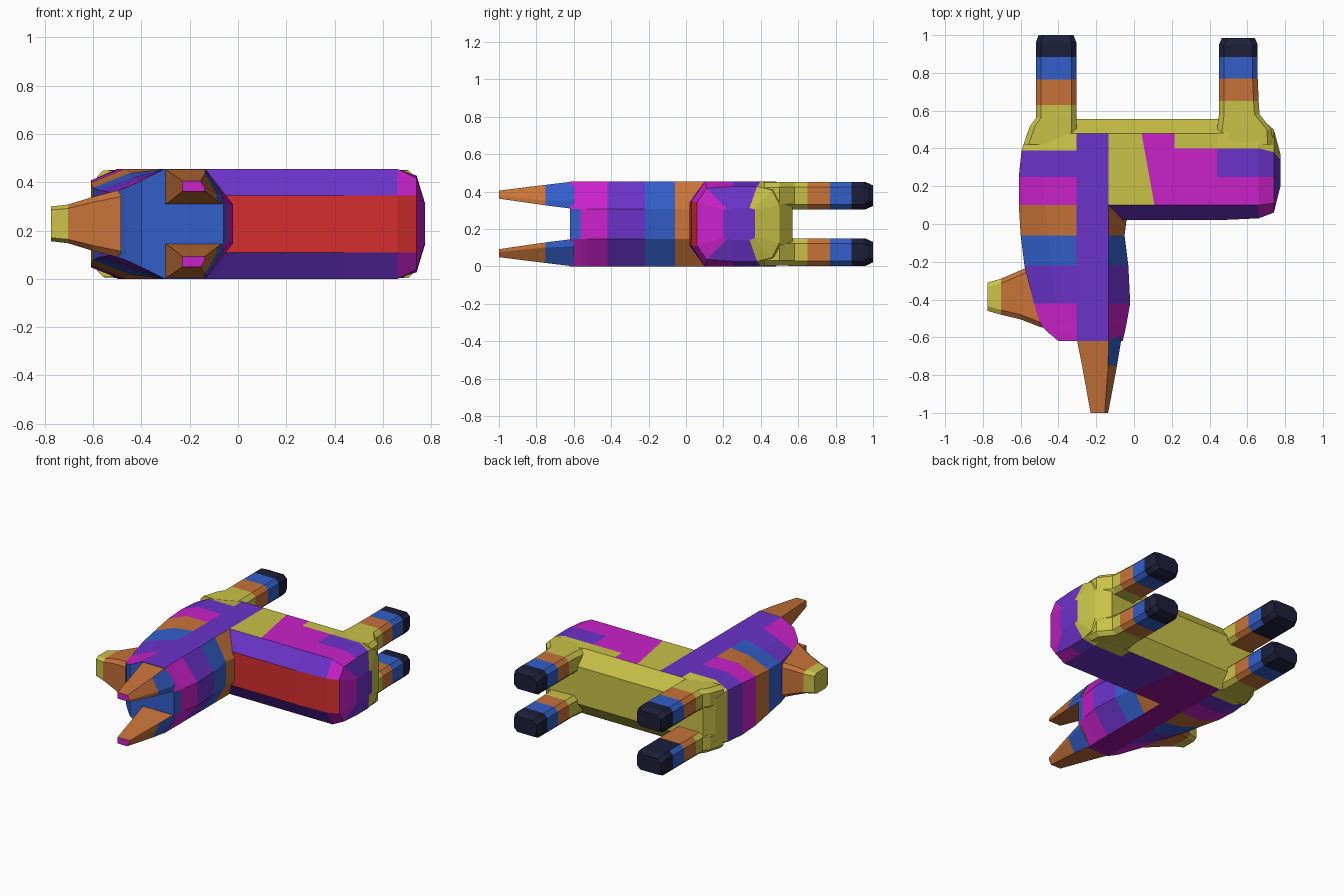
import bpy, bmesh

if "Cube" in bpy.data.objects:
    bpy.data.objects.remove(bpy.data.objects["Cube"])

ZC = 0.2275
# Palette given as screen colours, converted to linear for the materials
RGB = dict(yellow=(.79, .76, .28), orange=(.78, .45, .22), blue=(.20, .37, .79), violet=(.42, .20, .79),
           magenta=(.79, .13, .79), red=(.84, .18, .18), dark=(.11, .12, .22), plum=(.60, .07, .60))
MATS = {}
for key, rgb in RGB.items():
    m = bpy.data.materials.new(key)
    m.diffuse_color = (*[((v + .055) / 1.055) ** 2.4 for v in rgb], 1)
    m.use_nodes = True
    m.node_tree.nodes["Principled BSDF"].inputs["Base Color"].default_value = m.diffuse_color
    MATS[key] = m


def loft(name, rings, paint):
    """Skin equal-length rings, cap both ends, paint each face from its centre and normal."""
    bm = bmesh.new()
    rows = [[bm.verts.new(p) for p in r] for r in rings]
    n = len(rows[0])
    for a, b in zip(rows, rows[1:]):
        for i in range(n):
            j = (i + 1) % n
            bm.faces.new((a[i], a[j], b[j], b[i]))
    bm.faces.new(rows[0])
    bm.faces.new(rows[-1])
    bmesh.ops.recalc_face_normals(bm, faces=bm.faces[:])
    me = bpy.data.meshes.new(name)
    names = list(MATS)
    for k in names:
        me.materials.append(MATS[k])
    for f in bm.faces:
        f.material_index = names.index(paint(f.calc_center_median(), f.normal))
    bm.to_mesh(me)
    bm.free()
    ob = bpy.data.objects.new(name, me)
    bpy.context.collection.objects.link(ob)
    return ob


def sym(half, along, pos, skew=0):
    """Mirror a half section of (coordinate, half height) pairs about the centre plane."""
    pts = [(u, h) for u, h in half] + [(u, -h) for u, h in reversed(half)]
    if along == 'x':
        return [(pos + skew * (0.48 - u), u, ZC + h) for u, h in pts]
    return [(u, pos, ZC + h) for u, h in pts]


def band(v, limits, colours):
    for l, c in zip(limits, colours):
        if v < l:
            return c
    return colours[-1]


# Trunk, lofted from shoulder to rump
H = ZC
full = [(.02, .118), (.10, H), (.25, H), (.40, H), (.48, H), (.555, .13)]
rump = [(.03, .118), (.10, H), (.25, H), (.40, H), (.50, .21), (.57, .13)]
end1 = [(.06, .118), (.11, .19), (.25, .20), (.38, .20), (.46, .18), (.50, .10)]
end2 = [(.20, .075), (.22, .08), (.26, .085), (.34, .085), (.36, .08), (.37, .075)]


def paint_trunk(c, n):
    if c.x < .74 and n.y < -.6 and abs(n.z) < .3:
        return 'red'
    if c.x > .75 or (c.x > .67 and c.y < .37):
        return band(c.y, (.2, .345), ('magenta', 'violet', 'yellow'))
    if c.y < .1:
        return 'violet'
    if c.y > .48:
        return 'yellow'
    if n.z < -.5:
        if c.x < .06:
            return 'plum'
        return 'violet' if c.y < .40 or c.x < .44 else 'yellow'
    if c.x < .06:
        return 'yellow'
    if c.x > .21 and c.y > .4:
        return 'yellow'
    return 'violet' if c.x > .44 and c.y > .25 else 'magenta'


loft('trunk', [sym(full, 'x', -.135), sym(full, 'x', .04, .18), sym(full, 'x', .215),
               sym(full, 'x', .44), sym(rump, 'x', .66), sym(end1, 'x', .74), sym(end2, 'x', .775)], paint_trunk)

# Head, neck and chest column: y, left edge, its height, middle edge, its height, right edge
column = [(-.62, -.40, .18, -.36, .20, -.06), (-.565, -.465, .15, -.40, .182, -.047),
          (-.53, -.495, .14, -.42, .172, -.04),
          (-.42, -.53, .13, -.42, .18, -.02), (-.22, -.58, .14, -.44, .19, -.03),
          (-.06, -.60, .15, -.45, .21, -.05), (.10, -.61, .17, -.47, H, -.03),
          (.25, -.61, .18, -.49, H, -.10), (.39, -.595, .18, -.50, H, -.13)]
rings = [sym([(l, hl), (m, hm), (-.305, H), (-.135, H), (r, .08)], 'y', y) for y, l, hl, m, hm, r in column]
rings += [sym([(-.565, .15), (-.50, .20), (-.305, H), (-.135, H), (-.13, .08)], 'y', .48),
          sym([(-.52, .10), (-.48, .125), (-.305, .13), (-.135, .13), (-.13, .08)], 'y', .555)]


def paint_column(c, n):
    if c.y < -.6 or (c.y < -.565 and abs(n.z) < .1) or (c.y < -.5 and n.x < -.5 and abs(n.z) < .4):
        return 'blue'
    if c.y > .48:
        return 'yellow'
    if abs(n.z) > .99 and -.305 < c.x < -.135:
        return 'violet' if n.z > 0 else 'plum'
    return band(c.y, (-.42, -.22, -.06, .1, .25, .39),
                ('magenta', 'violet', 'blue', 'orange', 'magenta', 'violet', 'yellow'))


loft('head_and_chest', rings, paint_column)

# Muzzle
muzzle = [(-.775, -.46, -.31, .072), (-.705, -.48, -.29, .08), (-.60, -.505, -.245, .112), (-.485, -.55, -.19, .142)]
loft('muzzle', [sym([(a, h * .8), (a + .025, h), (b - .025, h), (b, h * .8)], 'x', x) for x, a, b, h in muzzle],
     lambda c, n: 'yellow' if c.x < -.705 else 'orange')


def limb_ring(x0, x1, y, zc, hz, k):
    return [(x0, y, zc - hz + k), (x0 + k, y, zc - hz), (x1 - k, y, zc - hz), (x1, y, zc - hz + k),
            (x1, y, zc + hz - k), (x1 - k, y, zc + hz), (x0 + k, y, zc + hz), (x0, y, zc + hz - k)]


# Legs: x range, y, half thickness
legs = {'front_leg': [(-.585, -.305, .42, .07), (-.55, -.305, .52, .072), (-.52, -.305, .56, .073),
                      (-.52, -.305, .63, .073), (-.52, -.305, .765, .073),
                      (-.52, -.305, .885, .073), (-.52, -.305, .96, .073), (-.505, -.32, 1.0, .055)],
        'hind_leg': [(.43, .735, .42, .07), (.44, .73, .50, .072), (.45, .665, .58, .073), (.45, .66, .65, .073),
                     (.45, .655, .77, .073), (.45, .655, .885, .073), (.45, .655, .95, .073), (.465, .64, .985, .055)]}
for name, rows in legs.items():
    for side, s in (('upper', 1), ('lower', -1)):
        def paint_leg(c, n):
            if name == 'front_leg' and n.z * s < -.8 and c.y > .56:
                return 'dark' if c.y > .767 else 'orange'
            return band(c.y, (.64, .767, .885), ('yellow', 'orange', 'blue', 'dark'))
        loft(f'{name}_{side}', [limb_ring(a, b, y, ZC + s * .151, hz, .027) for a, b, y, hz in rows], paint_leg)

# Ears, tapering forward with one bevelled edge
for side, s in (('upper', 1), ('lower', -1)):
    def ear(y, x0, xf, x1, zi, zo, zm):
        return [(x0, y, ZC + s * zi), (x0, y, ZC + s * zo), (xf, y, ZC + s * zo), (x1, y, ZC + s * zm),
                (x1, y, ZC + s * zi)]
    loft(f'ear_{side}', [ear(-.60, -.305, -.135, -.065, .08, .227, .12),
                         ear(-.75, -.275, -.137, -.09, .099, .209, .126),
                         ear(-1.0, -.23, -.155, -.137, .135, .178, .15)],
         lambda c, n: 'magenta' if c.y < -.98 else ('blue' if c.y > -.75 and n.x > .3 else 'orange'))
